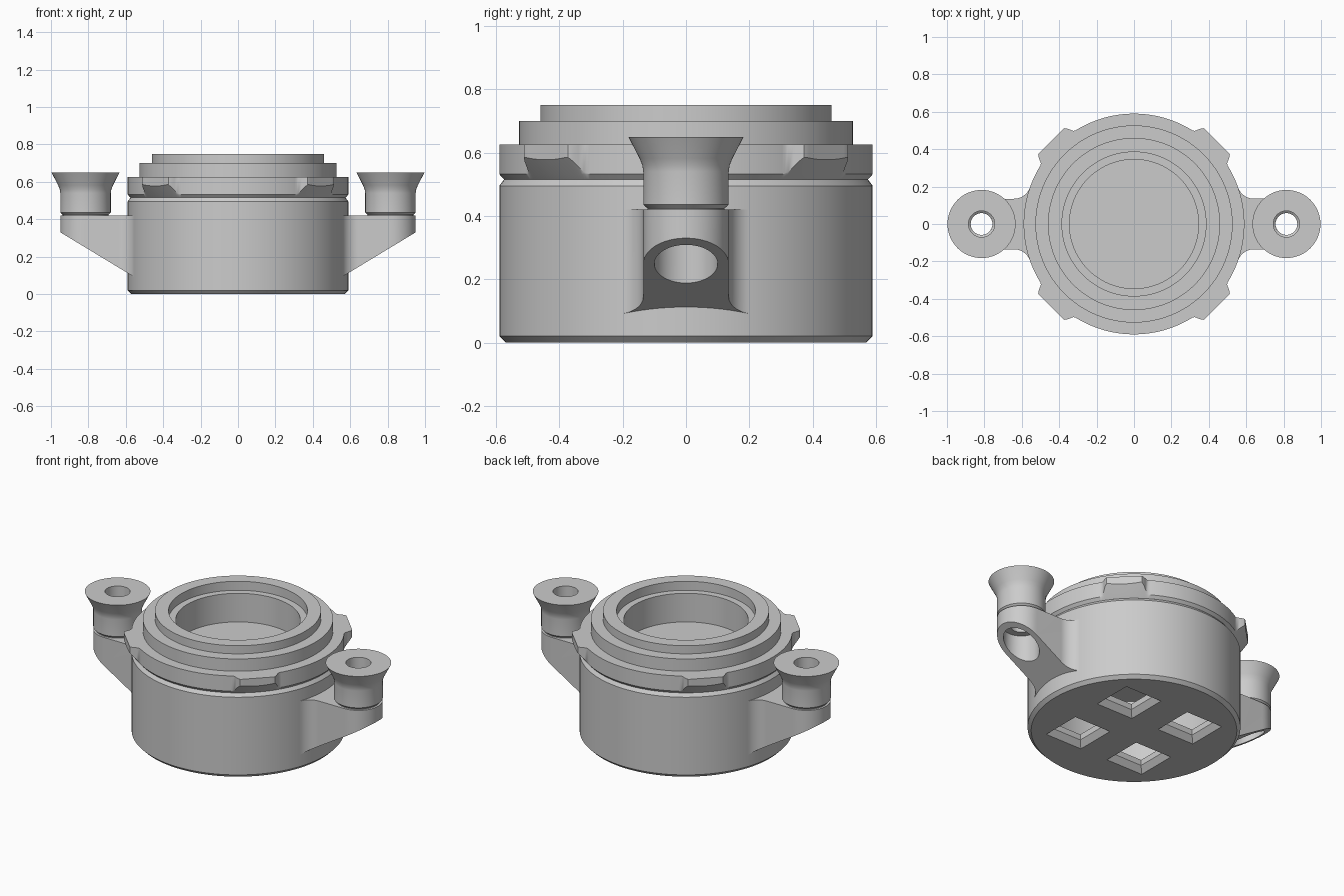
import bpy, bmesh, math
from math import sin, cos, pi, radians

cube = bpy.data.objects.get("Cube")
if cube:
    bpy.data.objects.remove(cube, do_unlink=True)

grey = bpy.data.materials.new("mid grey")
grey.use_nodes = True
colour = (0.6, 0.6, 0.6, 1)
grey.diffuse_color = colour
grey.node_tree.nodes["Principled BSDF"].inputs["Base Color"].default_value = colour


def finish(name, bm):
    """Turn a bmesh into a linked object."""
    bmesh.ops.remove_doubles(bm, verts=bm.verts, dist=1e-5)
    bmesh.ops.recalc_face_normals(bm, faces=bm.faces)
    mesh = bpy.data.meshes.new(name)
    bm.to_mesh(mesh)
    bm.free()
    mesh.materials.append(grey)
    ob = bpy.data.objects.new(name, mesh)
    bpy.context.collection.objects.link(ob)
    return ob


def lathe(name, profile, segs=128, start=0.0, shape=None):
    """Revolve an r, z profile; shape(i, r, z, angle) may alter a point."""
    bm = bmesh.new()
    rings = []
    for s in range(segs):
        a = start + 2 * pi * s / segs
        ring = []
        for i, (r, z) in enumerate(profile):
            if shape:
                r, z = shape(i, r, z, a)
            ring.append(bm.verts.new((r * cos(a), r * sin(a), z)))
        rings.append(ring)
    for s in range(segs):
        p, q = rings[s], rings[(s + 1) % segs]
        for i in range(len(profile) - 1):
            if profile[i][0] == 0:
                bm.faces.new((p[i], p[i + 1], q[i + 1]))
            elif profile[i + 1][0] == 0:
                bm.faces.new((p[i], p[i + 1], q[i]))
            else:
                bm.faces.new((p[i], p[i + 1], q[i + 1], q[i]))
    return finish(name, bm)


def activate(ob):
    bpy.ops.object.select_all(action='DESELECT')
    ob.select_set(True)
    bpy.context.view_layer.objects.active = ob


def cut(ob, cutter):
    activate(ob)
    mod = ob.modifiers.new("cut", 'BOOLEAN')
    mod.operation = 'DIFFERENCE'
    mod.solver = 'EXACT'
    mod.object = cutter
    bpy.ops.object.modifier_apply(modifier=mod.name)
    bpy.data.objects.remove(cutter, do_unlink=True)


def smooth(ob):
    activate(ob)
    bpy.ops.object.shade_smooth_by_angle(angle=radians(35))


# Hollow body with chamfered rims
body = lathe("body", [(0, 0), (0.57, 0), (0.59, 0.02), (0.59, 0.495), (0.575, 0.515),
                      (0.53, 0.515), (0.53, 0.07), (0, 0.07)])

# Four bevelled square windows through the floor
root2 = math.sqrt(2)
for x in (-0.22, 0.22):
    for y in (-0.22, 0.22):
        window = lathe("window_cutter", [(0, -0.01), (0.133 * root2, -0.01), (0.098 * root2, 0.035),
                                         (0.098 * root2, 0.12), (0, 0.12)], 4, pi / 4)
        window.location = (x, y, 0)
        window.hide_render = True
        bpy.context.view_layer.update()
        cut(body, window)
smooth(body)


# Stepped lid with four flat grip lugs on the diagonals
LUG_BOTTOM, LUG_TOP, LUG_INNER = 5, 6, 0.59


def lug(i, r, z, a):
    if i not in (LUG_BOTTOM, LUG_TOP):
        return r, z
    d = abs((a % (pi / 2)) - pi / 4)
    t = max(0, min(1, (radians(12.7) - d) / radians(4.2)))
    f = t * t * (3 - 2 * t)
    r = LUG_INNER + f * (0.627 / cos(min(d, 0.2)) - LUG_INNER)
    if i == LUG_BOTTOM:
        z += (r - LUG_INNER) * 1.15
    return r, z


lid = lathe("lid", [(0, 0.49), (0.529, 0.49), (0.529, 0.515), (0.575, 0.515), (0.59, 0.532),
                    (0.59, 0.535), (0.59, 0.625), (0.527, 0.625), (0.527, 0.7), (0.46, 0.7),
                    (0.46, 0.75), (0.385, 0.75), (0.385, 0.695), (0.345, 0.695),
                    (0.345, 0.52), (0, 0.52)], 360, 0, lug)
smooth(lid)


# Side arms: filleted plan outline, flat top, sloping underside
REACH, HALF, FILLET, WALL = 0.815, 0.135, 0.09, 0.59


def arm_outline():
    yc = HALF + FILLET
    xc = math.sqrt((WALL + FILLET) ** 2 - yc ** 2)
    meet = math.atan2(yc, xc)
    pts = []
    for i in range(25):
        a = -pi / 2 + pi * i / 24
        pts.append((REACH + HALF * cos(a), HALF * sin(a)))
    for i in range(17):
        a = -pi / 2 - (pi / 2 - meet) * i / 16
        pts.append((xc + FILLET * cos(a), yc + FILLET * sin(a)))
    side = [(x, -y) for x, y in reversed(pts[25:])]
    inner = [(0.565 * cos(meet * k / 6), 0.565 * sin(meet * k / 6)) for k in range(6, -7, -1)]
    return pts + inner + side


def make_arm(name):
    bm = bmesh.new()
    outline = arm_outline()
    top = [bm.verts.new((x, y, 0.42)) for x, y in outline]
    low = [bm.verts.new((x, y, 0.33 - (0.95 - x) * 0.605)) for x, y in outline]
    bm.faces.new(top)
    bm.faces.new(low[::-1])
    n = len(outline)
    for i in range(n):
        j = (i + 1) % n
        bm.faces.new((top[j], top[i], low[i], low[j]))
    arm = finish(name, bm)
    # Counterbored screw hole
    bore = lathe("bore_cutter", [(0, 0), (0.1, 0), (0.1, 0.36), (0.058, 0.36),
                                 (0.058, 0.5), (0, 0.5)], 48)
    bore.location.x = REACH
    bore.hide_render = True
    bpy.context.view_layer.update()
    cut(arm, bore)
    smooth(arm)
    return arm


for side, turn in (("left", 0), ("right", pi)):
    arm = make_arm(side + "_arm")
    arm.rotation_euler.z = turn
    # Flared bushing standing on the arm
    bushing = lathe(side + "_bushing", [
        (0.058, 0.415), (0.122, 0.415), (0.122, 0.424), (0.135, 0.436), (0.135, 0.54),
        (0.138, 0.56), (0.147, 0.582), (0.182, 0.65), (0.07, 0.65), (0.07, 0.46),
        (0.058, 0.45), (0.058, 0.415)], 64)
    bushing.location.x = REACH * cos(turn)
    smooth(bushing)
